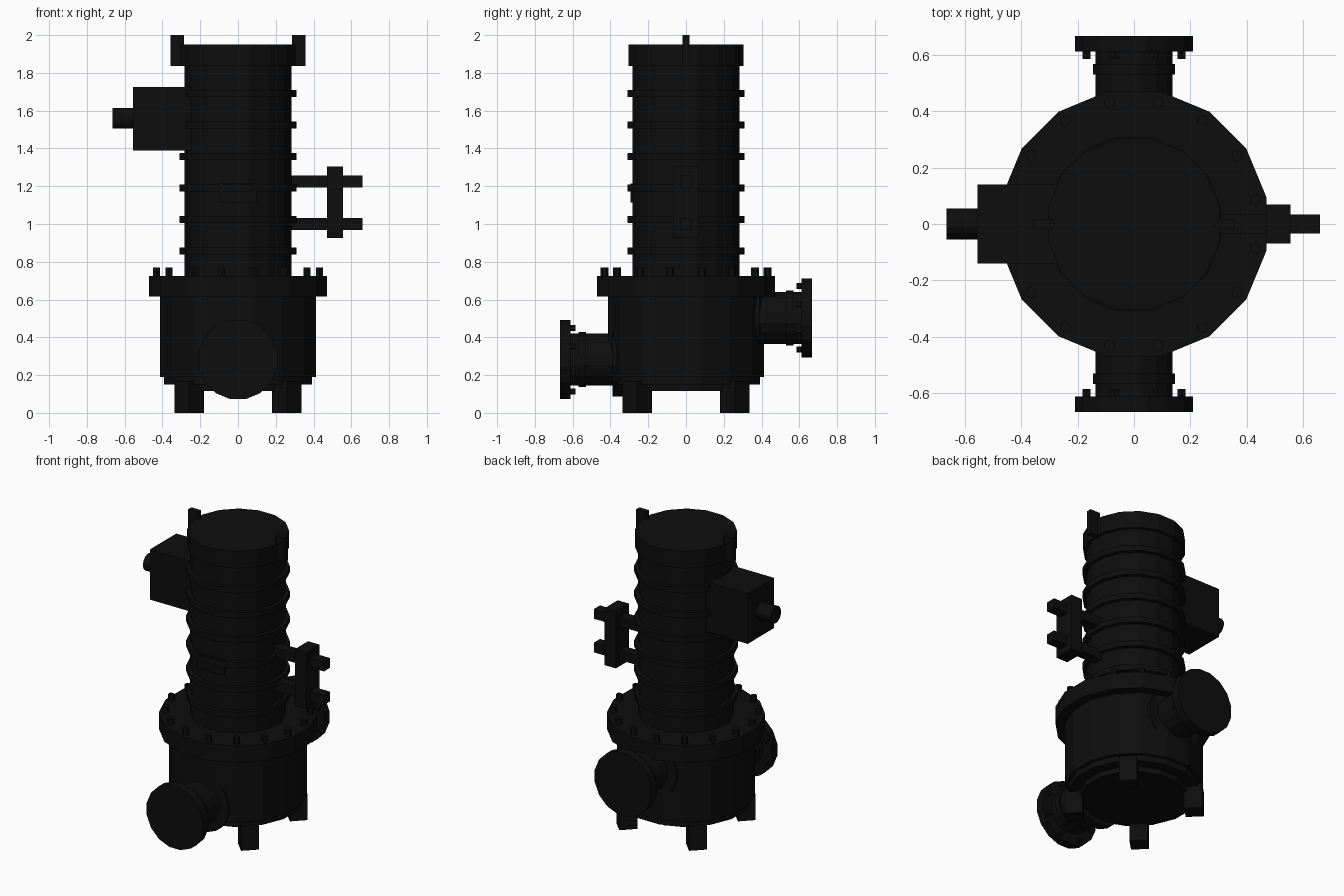
import bpy
from math import pi, sin, cos
from mathutils import Matrix, Vector

cube = bpy.data.objects.get("Cube")
if cube:
    bpy.data.objects.remove(cube, do_unlink=True)

# Single dark paint for the whole machine
COLOUR = (0.004, 0.004, 0.004, 1)
paint = bpy.data.materials.new("black paint")
paint.use_nodes = True
paint.diffuse_color = COLOUR
paint.node_tree.nodes["Principled BSDF"].inputs["Base Color"].default_value = COLOUR

SIDES = 16


def add_mesh(name, verts, faces, matrix=Matrix()):
    mesh = bpy.data.meshes.new(name)
    mesh.from_pydata([matrix @ Vector(v) for v in verts], [], faces)
    mesh.materials.append(paint)
    obj = bpy.data.objects.new(name, mesh)
    bpy.context.collection.objects.link(obj)
    return obj


def lathe(name, profile, matrix=Matrix(), sides=SIDES):
    """Closed turned solid from (radius, height) points, bottom to top."""
    verts, faces = [], []
    for r, h in profile:
        for i in range(sides):
            a = 2 * pi * (i + 0.5) / sides
            verts.append((r * cos(a), r * sin(a), h))
    for k in range(len(profile) - 1):
        for i in range(sides):
            j = (i + 1) % sides
            lo, hi = k * sides, (k + 1) * sides
            faces.append((lo + i, lo + j, hi + j, hi + i))
    faces.append(tuple(reversed(range(sides))))
    faces.append(tuple(range(len(verts) - sides, len(verts))))
    return add_mesh(name, verts, faces, matrix)


def box(name, x, y, z, matrix=Matrix()):
    """Box from (low, high) ranges."""
    verts = [(a, b, c) for a in x for b in y for c in z]
    faces = [(0, 1, 3, 2), (4, 6, 7, 5), (0, 4, 5, 1),
             (2, 3, 7, 6), (0, 2, 6, 4), (1, 5, 7, 3)]
    return add_mesh(name, verts, faces, matrix)


def bolt_circle(name, count, radius, size, low, high, matrix=Matrix()):
    for i in range(count):
        a = 2 * pi * (i + 0.5) / count
        place = matrix @ Matrix.Translation((radius * cos(a), radius * sin(a), 0))
        lathe(f"{name}_{i + 1}", [(size, low), (size, high)], place, 6)


# Pump casing with stepped base and wide top flange
lathe("casing", [(0.33, 0.115), (0.33, 0.15), (0.4, 0.15), (0.4, 0.19), (0.42, 0.19),
                 (0.42, 0.615), (0.48, 0.615), (0.48, 0.726), (0.28, 0.726)])
bolt_circle("casing_bolt", 16, 0.44, 0.021, 0.7, 0.77)

# Feet turned to the diagonals
for i in range(4):
    turn = Matrix.Rotation(pi / 4 + i * pi / 2, 4, "Z")
    box(f"foot_{i + 1}", (0.31, 0.42), (-0.055, 0.055), (0, 0.17), turn)

# Motor column with cooling rings and cap
lathe("motor_column", [(0.29, 0.7), (0.29, 1.85)])
for i in range(6):
    z = 0.857 + i * 0.1667
    lathe(f"cooling_ring_{i + 1}", [(0.28, z - 0.019), (0.315, z - 0.019),
                                   (0.315, z + 0.019), (0.28, z + 0.019)])
lathe("motor_cap", [(0.31, 1.837), (0.31, 1.95)])
for side, s in (("left", 1), ("right", -1)):
    box(f"lifting_lug_{side}", sorted((s * 0.285, s * 0.358)), (-0.018, 0.018), (1.837, 2))

# Name plate on the front of the column
box("front_plate", (-0.1, 0.1), (-0.293, -0.28), (1.115, 1.215))

# Terminal box and cable gland
box("terminal_box", (-0.555, -0.25), (-0.14, 0.14), (1.39, 1.725))
gland = Matrix.Translation((-0.665, 0, 1.56)) @ Matrix.Rotation(pi / 2, 4, "Y")
lathe("cable_gland", [(0.056, 0), (0.056, 0.13)], gland)

# Guide bracket
for name, z in (("lower", 1.0), ("upper", 1.225)):
    box(f"bracket_arm_{name}", (0.26, 0.66), (-0.033, 0.033), (z - 0.032, z + 0.032))
box("bracket_plate", (0.47, 0.555), (-0.07, 0.07), (0.925, 1.305))

# Flanged pipes: low at the front, high at the back
for name, z, angle in (("inlet", 0.282, pi / 2), ("outlet", 0.503, -pi / 2)):
    m = Matrix.Translation((0, 0, z)) @ Matrix.Rotation(angle, 4, "X")
    lathe(f"{name}_pipe", [(0.14, 0.3), (0.14, 0.53), (0.148, 0.53), (0.148, 0.568),
                           (0.14, 0.568), (0.14, 0.612), (0.213, 0.612), (0.213, 0.667)], m)
    lathe(f"{name}_pad", [(0.2, 0.335), (0.2, 0.388)], m)
    bolt_circle(f"{name}_bolt", 8, 0.182, 0.016, 0.585, 0.63, m)
